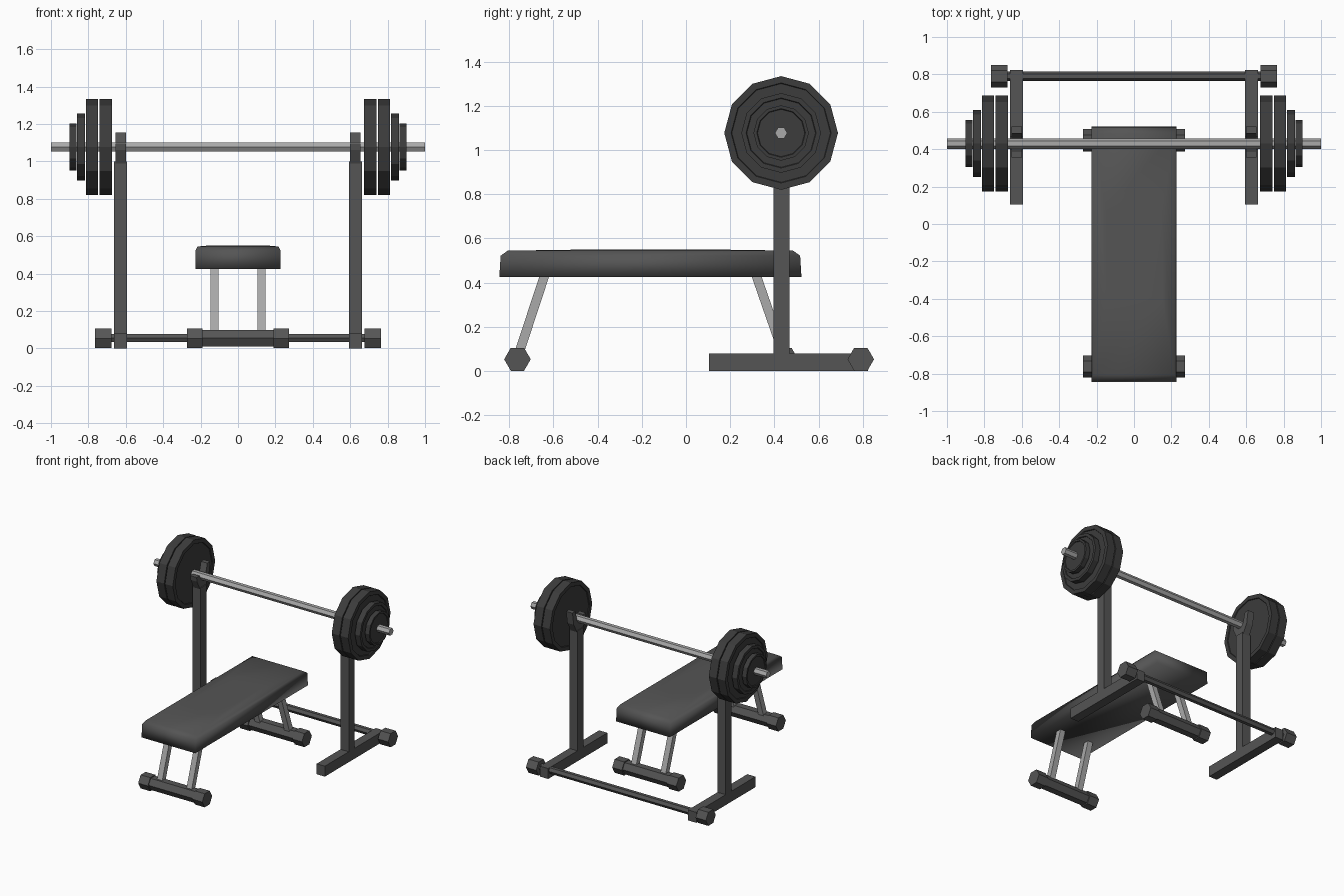
import bpy, bmesh
from math import cos, sin, pi, hypot

if "Cube" in bpy.data.objects:
    bpy.data.objects.remove(bpy.data.objects["Cube"])


def material(name, v):
    m = bpy.data.materials.new(name)
    m.diffuse_color = (v, v, v, 1)
    m.use_nodes = True
    m.node_tree.nodes["Principled BSDF"].inputs["Base Color"].default_value = m.diffuse_color
    return m


steel = material("steel", 0.40)
frame = material("frame", 0.09)
rubber = material("rubber", 0.045)


def finish(name, bm, mat, mirror):
    bmesh.ops.recalc_face_normals(bm, faces=bm.faces)
    me = bpy.data.meshes.new(name)
    bm.to_mesh(me)
    bm.free()
    ob = bpy.data.objects.new(name, me)
    bpy.context.collection.objects.link(ob)
    me.materials.append(mat)
    if mirror:
        ob.modifiers.new("mirror", 'MIRROR').use_mirror_merge = False
    return ob


def prism(name, pts, x0, x1, mat=frame, mirror=False, inset=0):
    """Extrude a (y, z) profile along x; optionally recess the end faces."""
    bm = bmesh.new()
    a = [bm.verts.new((x0, y, z)) for y, z in pts]
    b = [bm.verts.new((x1, y, z)) for y, z in pts]
    n = len(pts)
    caps = [bm.faces.new(a), bm.faces.new(b)]
    for i in range(n):
        bm.faces.new((a[i], a[(i + 1) % n], b[(i + 1) % n], b[i]))
    bmesh.ops.recalc_face_normals(bm, faces=bm.faces)
    if inset:
        bmesh.ops.inset_individual(bm, faces=caps, thickness=inset, depth=0)
        bmesh.ops.inset_individual(bm, faces=caps, thickness=0.003, depth=-0.006)
    return finish(name, bm, mat, mirror)


def ngon(y, z, r, n=6):
    return [(y + r * cos(2 * pi * i / n), z + r * sin(2 * pi * i / n)) for i in range(n)]


def rect(y0, y1, z0, z1):
    return [(y0, z0), (y1, z0), (y1, z1), (y0, z1)]


def strut(p, q, w):
    dy, dz = q[0] - p[0], q[1] - p[1]
    k = w / 2 / hypot(dy, dz)
    ny, nz = -dz * k, dy * k
    return [(p[0] + ny, p[1] + nz), (q[0] + ny, q[1] + nz),
            (q[0] - ny, q[1] - nz), (p[0] - ny, p[1] - nz)]


# Barbell and its plates
BY, BZ = 0.43, 1.077
prism("barbell_bar", ngon(BY, BZ, 0.028), -1, 1, steel)
for name, x0, x1, r in (("inner_large_plate", 0.675, 0.741, 0.257),
                        ("outer_large_plate", 0.748, 0.814, 0.257),
                        ("medium_plate", 0.817, 0.861, 0.18),
                        ("small_plate", 0.864, 0.9, 0.125)):
    prism(name, ngon(BY, BZ, r, 12), x0, x1, rubber, True, r * 0.12)

# Rack: uprights, hooks, floor rails and rear crossbar with caps
prism("rack_upright", rect(0.395, 0.467, 0.04, 1.0), 0.594, 0.664, frame, True)
prism("bar_hook", [(0.395, 0.99), (0.467, 0.99), (0.505, 1.06), (0.52, 1.155),
                   (0.485, 1.155), (0.463, 1.075), (0.445, 1.05), (0.415, 1.05),
                   (0.39, 1.095), (0.355, 1.095), (0.36, 1.06)],
      0.6, 0.654, frame, True)
prism("rack_floor_rail", rect(0.105, 0.823, 0, 0.08), 0.594, 0.664, frame, True)
prism("rear_crossbar", ngon(0.79, 0.056, 0.026), -0.69, 0.69)
prism("crossbar_cap", ngon(0.79, 0.054, 0.06), 0.677, 0.764, frame, True)

# Bench supports: foot tubes, caps and slanted legs
for end, y, top in (("front", -0.762, -0.637), ("rear", 0.447, 0.315)):
    prism(end + "_bench_foot", ngon(y, 0.055, 0.051), -0.2, 0.2)
    prism(end + "_foot_cap", ngon(y, 0.054, 0.06), 0.19, 0.272, frame, True)
    prism(end + "_bench_leg", strut((y, 0.06), (top, 0.44), 0.042), 0.103, 0.147, steel, True)

# Padded seat: stacked rectangles, smooth shaded
bm = bmesh.new()
rings = []
for hx, hy, z in ((0.228, 0.683, 0.425), (0.228, 0.677, 0.522),
                  (0.217, 0.645, 0.545), (0.15, 0.23, 0.551)):
    rings.append([bm.verts.new((sx * hx, -0.161 + sy * hy, z))
                  for sx, sy in ((-1, -1), (1, -1), (1, 1), (-1, 1))])
for lo, hi in zip(rings, rings[1:]):
    for i in range(4):
        j = (i + 1) % 4
        bm.faces.new((lo[i], lo[j], hi[j], hi[i]))
bm.faces.new(rings[0])
bm.faces.new(rings[-1])
seat = finish("bench_seat", bm, frame, False)
seat.data.shade_smooth()
